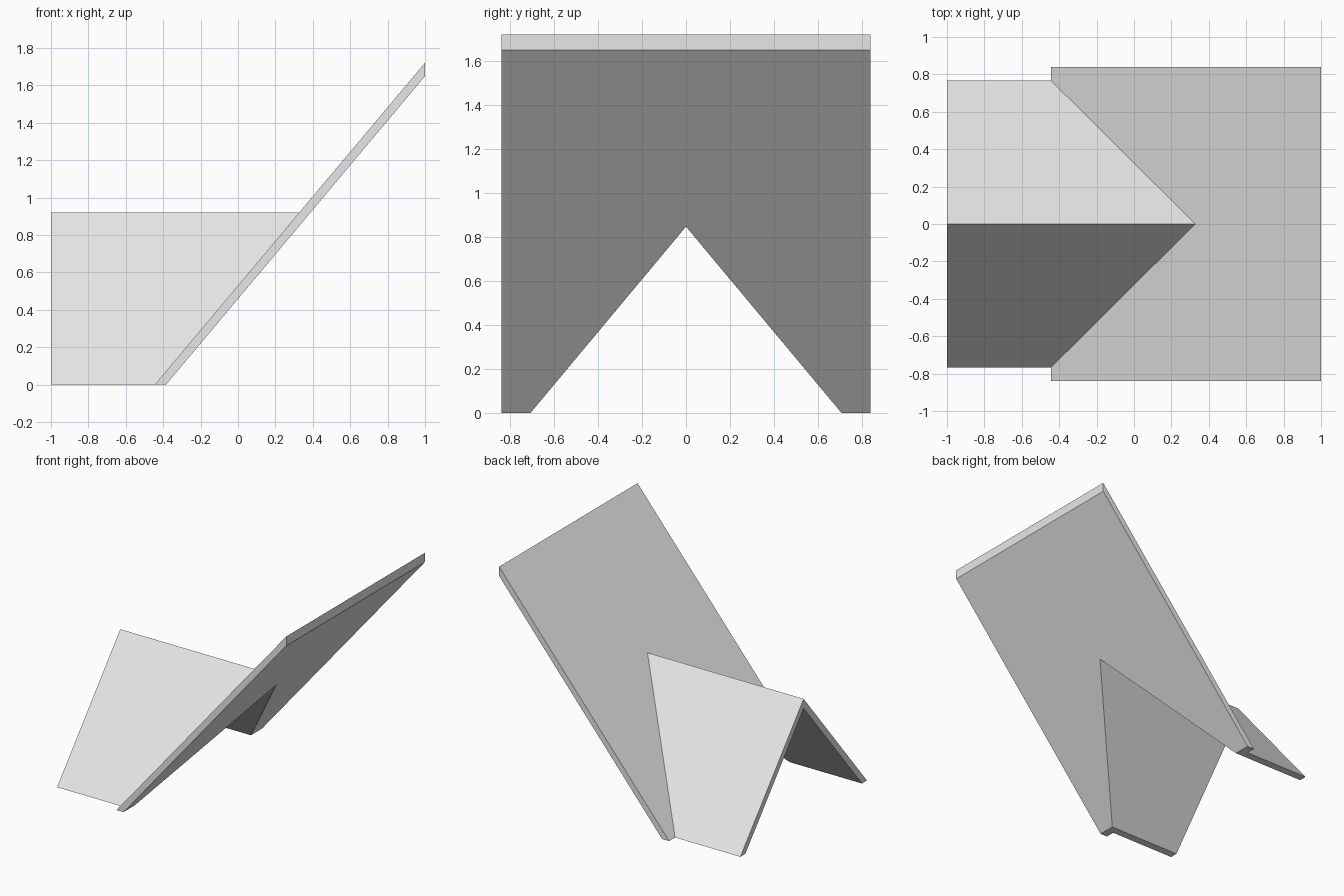
import bpy
import bmesh

cube = bpy.data.objects.get("Cube")
if cube:
    bpy.data.objects.remove(cube, do_unlink=True)

grey = bpy.data.materials.new("light grey")
grey.use_nodes = True
grey.diffuse_color = (0.8, 0.8, 0.8, 1)
grey.node_tree.nodes["Principled BSDF"].inputs["Base Color"].default_value = (0.8, 0.8, 0.8, 1)

SLOPE = 0.8395                # x run per unit of height on the leaning panel
TOP_START, UNDER_START = -0.445, -0.385
HALF_WIDTH = 0.84
OUTER = (0.768, 0.92)         # half width and ridge height of the tent
INNER = (0.707, 0.847)        # same for the opening below it


def upper_x(z):
    return TOP_START + SLOPE * z


def under_x(z):
    return UNDER_START + SLOPE * z


def loft(name, start, end):
    """Solid between two matching outlines."""
    bm = bmesh.new()
    a = [bm.verts.new(p) for p in start]
    b = [bm.verts.new(p) for p in end]
    bm.faces.new(a)
    bm.faces.new(b[::-1])
    for i in range(len(a)):
        j = (i + 1) % len(a)
        bm.faces.new((a[j], a[i], b[i], b[j]))
    bmesh.ops.recalc_face_normals(bm, faces=bm.faces)
    mesh = bpy.data.meshes.new(name)
    bm.to_mesh(mesh)
    bm.free()
    mesh.materials.append(grey)
    obj = bpy.data.objects.new(name, mesh)
    bpy.context.collection.objects.link(obj)
    return obj


def panel_outline(x_at):
    # Rectangle with a triangular notch, ending at x = 1
    top = (1 - x_at(0)) / SLOPE
    w, (iw, ih) = HALF_WIDTH, INNER
    outline = [(-w, 0), (-iw, 0), (0, ih), (iw, 0), (w, 0), (w, top), (-w, top)]
    return [(x_at(z), y, z) for y, z in outline]


# Leaning panel with the opening through it
loft("leaning_panel", panel_outline(upper_x), panel_outline(under_x))

# Folded tent shell that runs into the panel
(ow, oh), (iw, ih) = OUTER, INNER
chevron = [(-ow, 0), (0, oh), (ow, 0), (iw, 0), (0, ih), (-iw, 0)]
loft("tent_shell",
     [(-1, y, z) for y, z in chevron],
     [(upper_x(z), y, z) for y, z in chevron])
